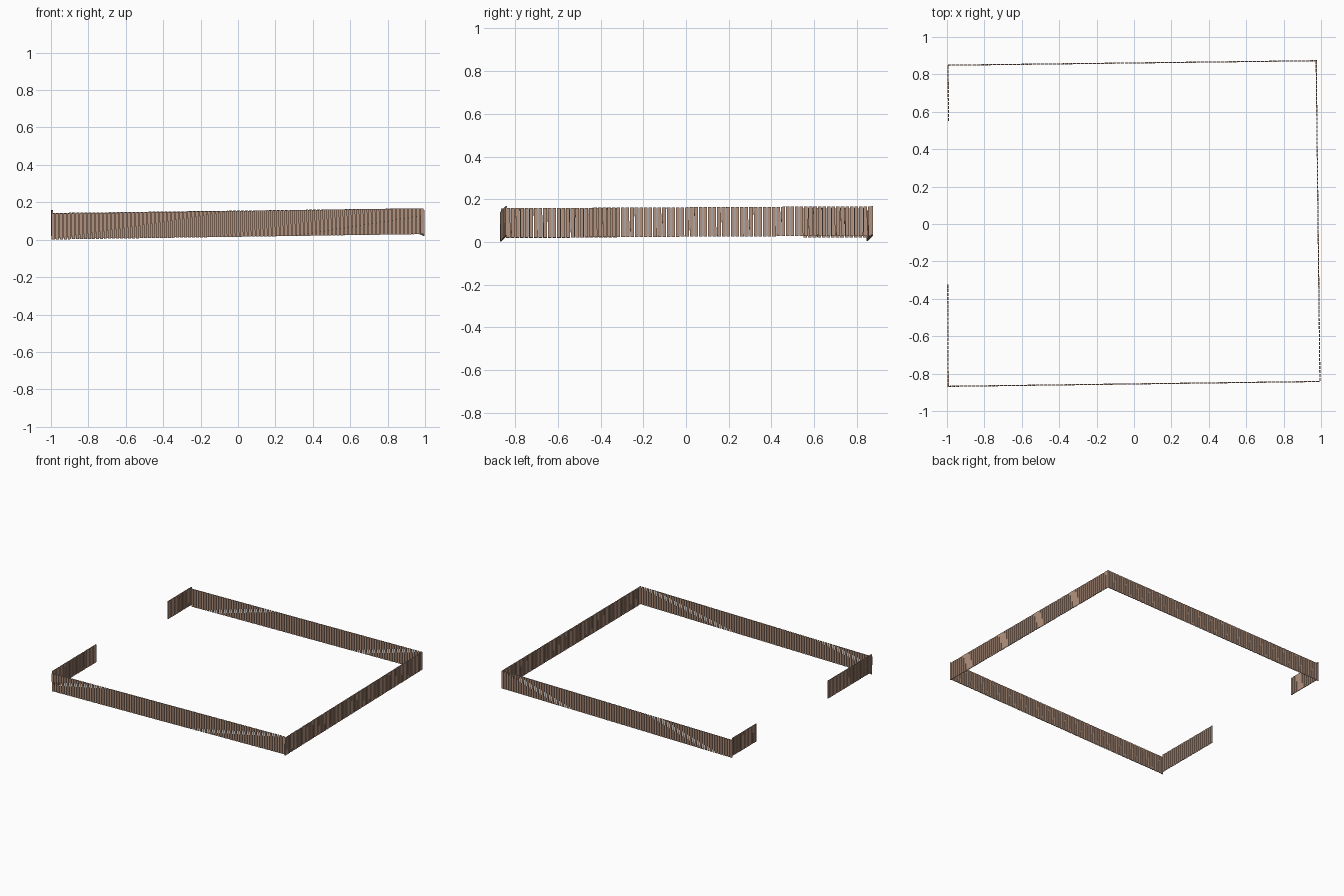
import bpy, bmesh
from mathutils import Vector, Matrix

if "Cube" in bpy.data.objects:
    bpy.data.objects.remove(bpy.data.objects["Cube"])

HEIGHT = 0.138    # slat height
PITCH = 0.0215    # slat spacing
GAP = 0.0045      # slit between slats
THICK = 0.006

wood = bpy.data.materials.new("brown_wood")
wood.diffuse_color = (0.45, 0.29, 0.21, 1)
wood.use_nodes = True
wood.node_tree.nodes["Principled BSDF"].inputs["Base Color"].default_value = wood.diffuse_color


def fence(name, start, end):
    """A run of upright slats between two ground points."""
    a, b = Vector(start), Vector(end)
    run = b - a
    count = round(run.length / PITCH)
    step = run.length / count
    along = run.normalized()
    across = Vector((0, 0, 1)).cross(along).normalized()
    up = along.cross(across)
    frame = Matrix((along, across, up)).transposed().to_4x4()
    size = Matrix.Diagonal((step - GAP, THICK, HEIGHT, 1))
    bm = bmesh.new()
    for i in range(count):
        c = a + along * step * (i + 0.5) + up * HEIGHT / 2
        bmesh.ops.create_cube(bm, size=1, matrix=Matrix.Translation(c) @ frame @ size)
    mesh = bpy.data.meshes.new(name)
    bm.to_mesh(mesh)
    bm.free()
    mesh.materials.append(wood)
    bpy.context.collection.objects.link(bpy.data.objects.new(name, mesh))


# Three full sides
fence("front_fence", (-0.998, -0.868, 0.001), (0.995, -0.842, 0.030))
fence("right_fence", (0.994, -0.842, 0.020), (0.974, 0.873, 0.029))
fence("back_fence", (0.980, 0.873, 0.030), (-0.994, 0.849, 0.005))
# Left side with an open gateway
fence("left_fence_rear", (-0.994, 0.849, 0.021), (-0.992, 0.548, 0.020))
fence("left_fence_front", (-0.996, -0.322, 0.020), (-0.993, -0.868, 0.019))
